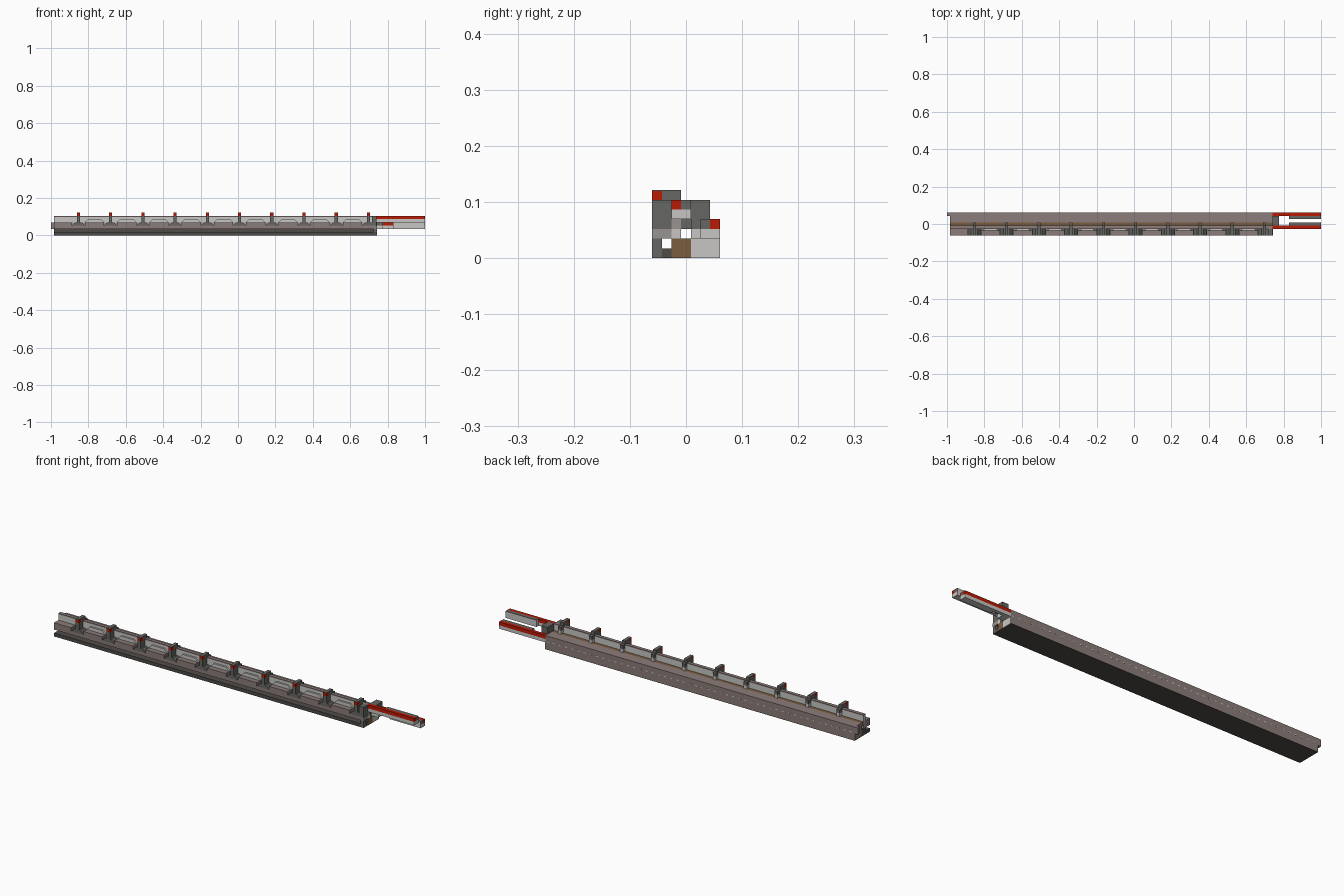
import bpy, bmesh

cube = bpy.data.objects.get("Cube")
if cube:
    bpy.data.objects.remove(cube, do_unlink=True)

U = 2 / 116          # one building block


def material(name, rgb):
    m = bpy.data.materials.new(name)
    m.use_nodes = True
    col = tuple((c / 255) ** 2.2 for c in rgb) + (1,)
    m.diffuse_color = col
    m.node_tree.nodes["Principled BSDF"].inputs["Base Color"].default_value = col
    return m


DARK = material("dark grey", (102, 102, 99))
DEEP = material("deep brown grey", (80, 77, 73))
BROWN = material("brown grey", (138, 124, 121))
LIGHT = material("light grey", (198, 197, 194))
MID = material("mid grey", (150, 146, 143))
RED = material("red", (184, 32, 14))
TAN = material("tan", (122, 94, 64))


def box(name, x, y, z, mat, taper=0, step=0, count=1):
    """Block box from ranges in units; taper narrows the top, step repeats along x."""
    bm = bmesh.new()
    bmesh.ops.create_cube(bm, size=1)
    for v in bm.verts:
        top = v.co.z > 0
        px = x[1] if v.co.x > 0 else x[0]
        if top:
            px -= taper if v.co.x > 0 else -taper
        py = y[1] if v.co.y > 0 else y[0]
        pz = z[1] if top else z[0]
        v.co = (-1 + px * U, (py - 3.5) * U, pz * U)
    mesh = bpy.data.meshes.new(name)
    bm.to_mesh(mesh)
    bm.free()
    mesh.materials.append(mat)
    obj = bpy.data.objects.new(name, mesh)
    bpy.context.collection.objects.link(obj)
    if count > 1:
        arr = obj.modifiers.new("repeat", "ARRAY")
        arr.count = count
        arr.use_relative_offset = False
        arr.use_constant_offset = True
        arr.constant_offset_displace = (step * U, 0, 0)
    return obj


# Long body: base, front groove, lip, covered channel and rear wall
BODY = (1, 101)
box("base_front_strip", BODY, (0, 2), (0, 1), DEEP)
box("base_core", BODY, (2, 4), (0, 2), DEEP)
box("base_underside", BODY, (4, 7), (0, 0.1), DEEP)
box("channel_cover", BODY, (3, 4), (3, 4), TAN)
box("rear_wall", BODY, (4, 7), (0.1, 4), BROWN)
box("front_lip", BODY, (0, 2), (2, 3), BROWN)
box("rail_root", BODY, (2, 3), (2, 4), MID)
box("rail", BODY, (2, 3), (4, 5.7), LIGHT)
box("rail_cap", BODY, (2, 3), (5.7, 6), BROWN)
box("left_wall_nub", (0, 1), (6, 7), (2, 4), BROWN)
box("rear_wall_dots", (2, 2.6), (6.98, 7.03), (2.2, 2.5), LIGHT, step=2, count=50)

# Repeating clips, reaching over the rail to its rear side
CLIPS = dict(step=10, count=10)
box("clip_foot", (6.5, 10.5), (0, 2), (3, 4), DARK, taper=1, **CLIPS)
box("clip_post", (8, 9), (0, 2), (4, 6), DARK, **CLIPS)
box("clip_lid", (8, 9), (1, 3), (6, 7), DARK, **CLIPS)
box("clip_tip", (8, 9), (0, 1), (6, 6.9), RED, **CLIPS)
box("clip_tip_cover", (8, 9), (0, 1), (6.9, 7), DARK, **CLIPS)
box("clip_rear_block", (8, 9), (3, 4), (4, 5), LIGHT, **CLIPS)
box("clip_rear_top", (8, 9), (3, 4), (5, 6), DARK, **CLIPS)

# Raised lip and light rail panels between the clips
PANELS = dict(step=10, count=9)
box("left_lip_block", (1, 6.5), (0, 2), (3, 4), BROWN)
box("raised_lip", (10.5, 16.5), (0, 2), (3, 4), BROWN, **PANELS)
box("rail_panel", (10.5, 16.5), (1.5, 2), (4, 5), LIGHT, taper=1, **PANELS)

# Right end of the body
box("end_cap_front", (100, 101.03), (0, 1), (0, 2), DARK)
box("end_plate_lip", (101, 101.1), (0, 2), (2, 3), MID)
box("end_plate_rear", (101, 101.1), (4, 7), (0, 3), LIGHT)
box("end_plate_core", (101, 101.1), (2, 4), (0, 2), TAN)
box("end_plate_channel", (101, 101.1), (3, 4), (3, 4), DARK)
box("end_plate_rail", (101, 101.1), (2, 3), (2, 3), LIGHT)
box("end_post", (101, 103), (4, 6), (3, 6), DARK)
box("end_post_foot", (101, 103), (4, 6), (2, 3), LIGHT)
box("end_bracket", (99.5, 101), (0, 2), (3, 6), DARK)

# Two prongs, the front one higher
for name, outer, inner, z in (("front_prong", 2, 3, 4), ("rear_prong", 6, 5, 2)):
    side, arm = (outer, outer + 1), (inner, inner + 1)
    box(name + "_side", (101, 116), side, (z, z + 1), LIGHT)
    box(name + "_red_strip", (101, 116), side, (z + 1, z + 2), RED)
    box(name + "_arm", (106, 115.9), arm, (z, z + 1.9), LIGHT)
    box(name + "_arm_top", (106, 116), arm, (z + 1.9, z + 2), DARK)
    box(name + "_arm_tip_low", (115.9, 116), arm, (z, z + 1), LIGHT)
    box(name + "_arm_tip_high", (115.9, 116), arm, (z + 1, z + 1.9), DARK)

# Root joining the front prong to the end post
box("front_prong_root", (101, 103), (3, 4), (4, 6), DARK)
